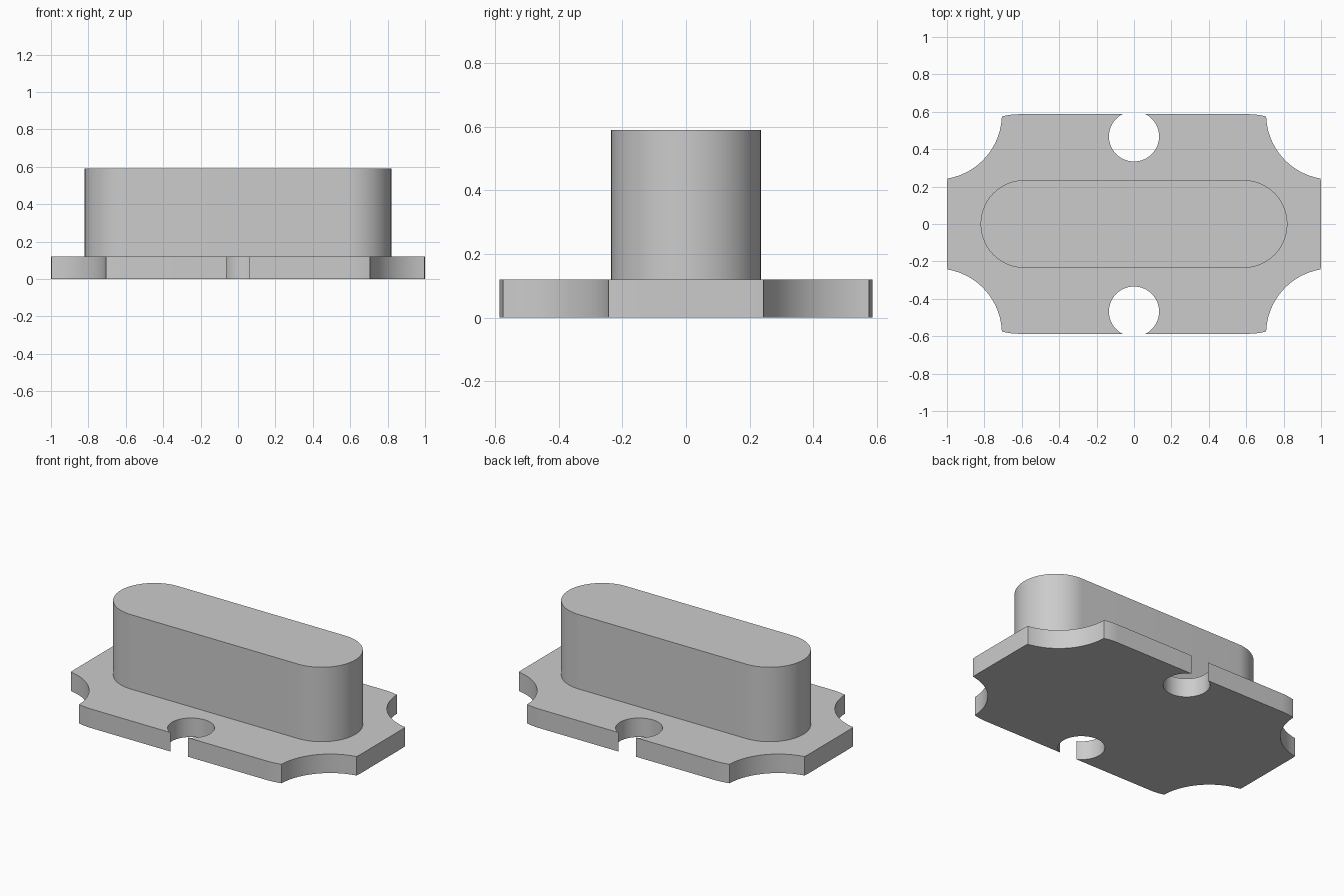
import bpy, bmesh
from math import cos, sin, pi, atan2

cube = bpy.data.objects.get("Cube")
if cube:
    bpy.data.objects.remove(cube, do_unlink=True)

grey = bpy.data.materials.new("light_grey")
grey.use_nodes = True
colour = (0.6, 0.6, 0.6, 1)
grey.diffuse_color = colour
grey.node_tree.nodes["Principled BSDF"].inputs["Base Color"].default_value = colour


def arc(cx, cy, r, a0, a1, n):
    """Points along an arc, both ends included."""
    return [(cx + r * cos(a0 + (a1 - a0) * i / n),
             cy + r * sin(a0 + (a1 - a0) * i / n)) for i in range(n + 1)]


def arc_between(centre, p, q, n):
    """Shorter arc about a centre from p to q."""
    cx, cy = centre
    a0, a1 = (atan2(y - cy, x - cx) for x, y in (p, q))
    a1 += 2 * pi * round((a0 - a1) / (2 * pi))
    r = ((p[0] - cx) ** 2 + (p[1] - cy) ** 2) ** 0.5
    return arc(cx, cy, r, a0, a1, n)


def prism(name, outline, z0, z1, with_bottom):
    """Extrude a closed outline; returns the object, its bmesh and top face."""
    bm = bmesh.new()
    rings = [[bm.verts.new((x, y, z)) for x, y in outline] for z in (z0, z1)]
    n = len(outline)
    for i in range(n):
        j = (i + 1) % n
        bm.faces.new((rings[0][i], rings[0][j], rings[1][j], rings[1][i]))
    top = bm.faces.new(rings[1])
    if with_bottom:
        bm.faces.new(rings[0][::-1])
    mesh = bpy.data.meshes.new(name)
    obj = bpy.data.objects.new(name, mesh)
    bpy.context.collection.objects.link(obj)
    mesh.materials.append(grey)
    return obj, bm, top


def finish(obj, bm, angle):
    bm.normal_update()
    bm.to_mesh(obj.data)
    bm.free()
    bpy.ops.object.select_all(action='DESELECT')
    bpy.context.view_layer.objects.active = obj
    obj.select_set(True)
    bpy.ops.object.shade_smooth_by_angle(angle=angle)


# Base plate: one quarter outline, from the +x end round to the hole
HALF_X, HALF_Y, THICK = 1.0, 0.587, 0.12
round_r = 0.39
round_c = (HALF_X - round_r, HALF_Y - round_r)
end_p, side_p = (0.998, 0.243), (0.706, 0.575)
hole_y, hole_r = 0.468, 0.134
lip = (hole_r ** 2 - (HALF_Y - hole_y) ** 2) ** 0.5

quarter = arc_between(round_c, (HALF_X, round_c[1]), end_p, 4)
quarter += arc_between((1.055, 0.587), end_p, side_p, 24)[1:]
quarter += arc_between(round_c, side_p, (round_c[0], HALF_Y), 6)[1:]
quarter += arc(0, hole_y, hole_r, atan2(HALF_Y - hole_y, lip), -pi / 2, 32)

right_half = quarter + [(-x, y) for x, y in quarter[-2::-1]]
outline = right_half + [(-x, -y) for x, y in right_half]
plate, bm, _ = prism("base_plate", outline, 0, THICK, True)
finish(plate, bm, 0.5)

# Raised body: a stadium with a rounded top edge
R, HALF_LEN, TOP, FILLET = 0.235, 0.82, 0.59, 0.117
straight = HALF_LEN - R
stadium = arc(straight, 0, R, -pi / 2, pi / 2, 40)
stadium += arc(-straight, 0, R, pi / 2, 3 * pi / 2, 40)
body, bm, top = prism("raised_body", stadium, THICK, TOP, False)
bmesh.ops.bevel(bm, geom=list(top.edges), offset=FILLET, offset_type='OFFSET',
                segments=12, profile=0.5, affect='EDGES')
finish(body, bm, 0.6)
